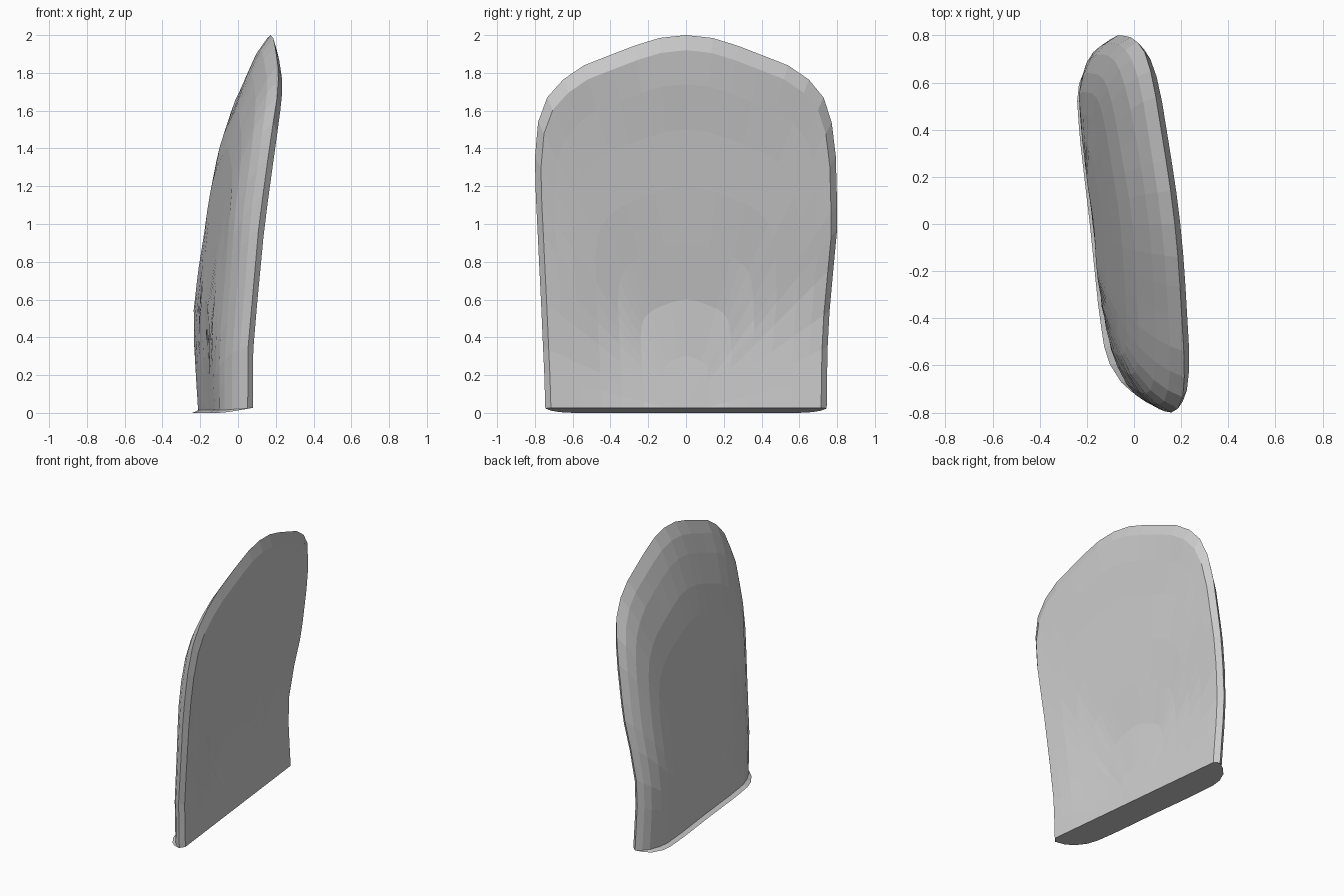
import bpy, bmesh

if "Cube" in bpy.data.objects:
    bpy.data.objects.remove(bpy.data.objects["Cube"])


def interp(table, t):
    """Piecewise linear lookup."""
    for (t0, v0), (t1, v1) in zip(table, table[1:]):
        if t <= t1:
            return v0 + (v1 - v0) * max(0, t - t0) / (t1 - t0)
    return table[-1][1]


# Outline of the panel (y, z): two slightly different sides and a shared crown
side_a = [(.745, 0), (.747, .2), (.75, .35), (.76, .54), (.782, .78), (.8, .97),
          (.8, 1.1), (.793, 1.36), (.771, 1.54), (.728, 1.67)]
side_b = [(-.745, 0), (-.75, .2), (-.757, .35), (-.768, .6), (-.778, .8), (-.786, .97),
          (-.795, 1.15), (-.8, 1.35), (-.783, 1.54), (-.735, 1.67)]
crown = [(.65, 1.765), (.54, 1.84), (.4, 1.895), (.27, 1.945), (.14, 1.985)]
outline = side_a + crown + [(0, 2)] + [(-y, z) for y, z in crown[::-1]] + side_b[::-1]

# Bend of the flat face with height, its low hollow, and thickness from centre (0) to rim (1)
bend = [(0, 0), (.35, .001), (.6, .022), (1, .058), (1.35, .105), (1.55, .136),
        (1.72, .17), (2, .207)]
hollow = [(0, 0), (.3, -.018), (.55, -.038), (.75, -.026), (.97, -.004), (1.1, 0)]
hollow_width = [(-.6, 0), (-.28, 1), (1, 1)]
thick = [(0, .175), (.5, .178), (.7, .171), (.8, .153), (.9, .118), (.96, .08), (1, .034)]
front_s = [0, .15, .3, .45, .6, .75, .87, .96]
back_s = [1, .96, .9, .8, .7, .58, .45, .3, .15, 0]
SKEW = -.11

bm = bmesh.new()


def face_x(y, z):
    return interp(bend, z) + interp(hollow, z) * interp(hollow_width, y) + SKEW * y


def point(y, z, s, depth):
    y, z = y * s, z * s
    x = face_x(y, z) - depth
    if z < .03:                                   # slanted underside
        z = .027 - .08 * depth
    return bm.verts.new((x, y, z))


def back_depth(z, s):
    return interp(thick, s) * interp([(0, .9), (.6, .9), (1.1, 1)], z * s)


# Face, rim and rounded back, as one ray of points per outline point
rays = []
for y, z in outline:
    ray = [point(y, z, s, 0) for s in front_s]
    ray += [point(y, z, s, back_depth(z, s)) for s in back_s]
    rays.append(ray)
for r0, r1 in zip(rays, rays[1:]):
    for i in range(len(r0) - 1):
        bm.faces.new((r0[i], r0[i + 1], r1[i + 1], r1[i]))

# Small lip along the bottom of the back, then the flat underside
n = len(front_s)
chain = rays[0][n:] + rays[-1][n:-1][::-1]
lip = []
for v in chain:
    depth = face_x(v.co.y, 0) - v.co.x
    f = max(0, min(1, (depth - .03) / .1))
    lip.append(bm.verts.new((v.co.x - .03 * f, v.co.y, v.co.z * (1 - f) - .001 * (1 - f))))
for i in range(len(chain) - 1):
    bm.faces.new((chain[i], chain[i + 1], lip[i + 1], lip[i]))
bm.faces.new(lip + rays[-1][:n][::-1] + rays[0][1:n])

bmesh.ops.remove_doubles(bm, verts=bm.verts, dist=.0015)
bmesh.ops.recalc_face_normals(bm, faces=bm.faces)
low = min(v.co.z for v in bm.verts)
for v in bm.verts:
    v.co.z -= low
mesh = bpy.data.meshes.new("curved_panel")
bm.to_mesh(mesh)
bm.free()
obj = bpy.data.objects.new("curved_panel", mesh)
bpy.context.collection.objects.link(obj)
